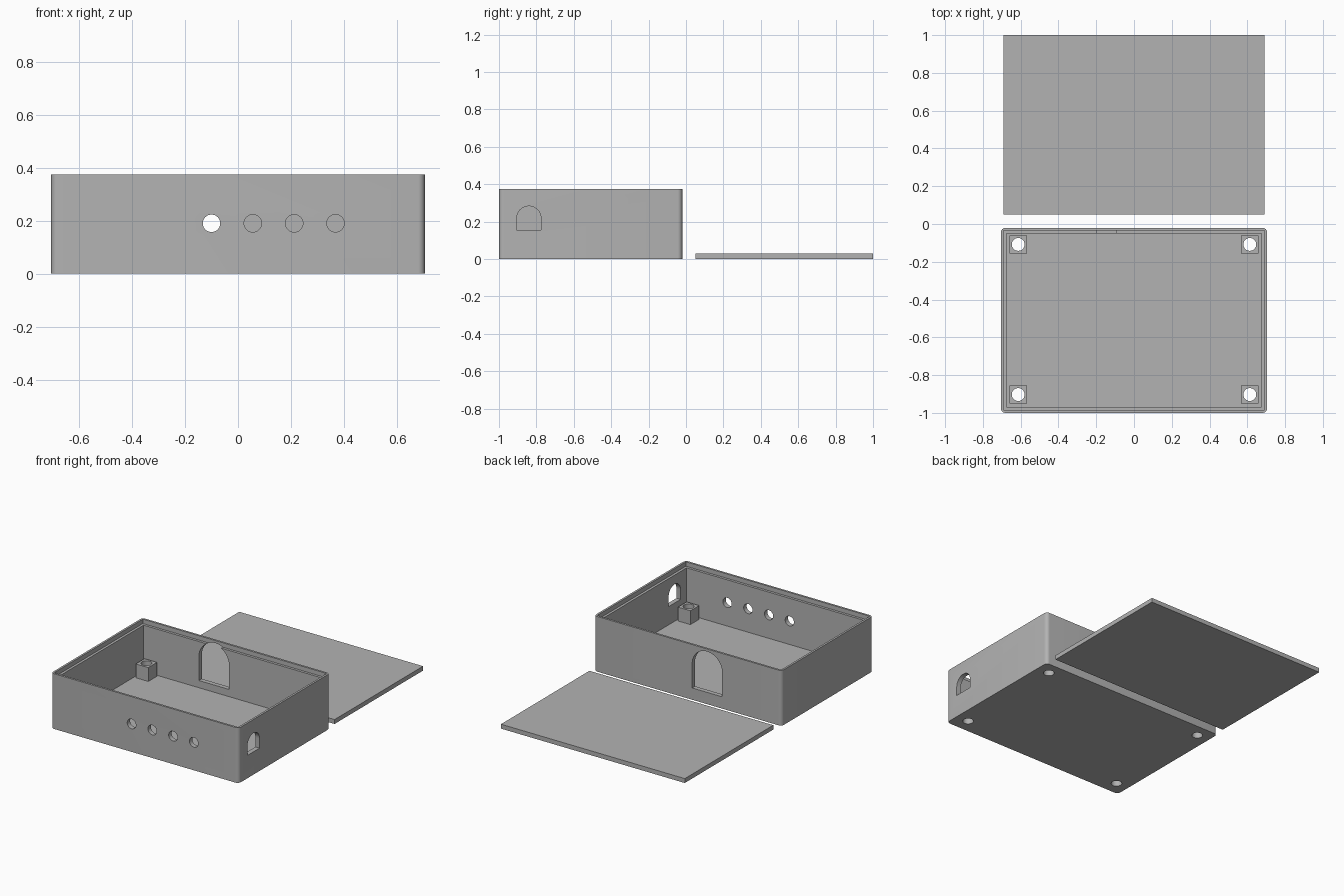
import bpy, bmesh, math
from mathutils import Matrix, Vector

if "Cube" in bpy.data.objects:
    bpy.data.objects.remove(bpy.data.objects["Cube"], do_unlink=True)

grey = bpy.data.materials.new("plain_grey")
grey.use_nodes = True
colour = (0.45, 0.45, 0.45, 1)
grey.diffuse_color = colour
grey.node_tree.nodes["Principled BSDF"].inputs["Base Color"].default_value = colour

W, FRONT, BACK, H = 0.705, -1.0, -0.02, 0.375    # case extents
WALL, LIP, CORNER = 0.031, 0.014, 0.025


def make_object(name, bm):
    mesh = bpy.data.meshes.new(name)
    bm.to_mesh(mesh)
    bm.free()
    mesh.materials.append(grey)
    ob = bpy.data.objects.new(name, mesh)
    bpy.context.collection.objects.link(ob)
    return ob


def box(name, lo, hi, round_corners=0):
    bm = bmesh.new()
    bmesh.ops.create_cube(bm, size=1)
    lo, hi = Vector(lo), Vector(hi)
    for v in bm.verts:
        v.co = (lo + hi) / 2 + v.co * (hi - lo)
    if round_corners:
        upright = [e for e in bm.edges if abs(e.verts[0].co.z - e.verts[1].co.z) > 0.01]
        bmesh.ops.bevel(bm, geom=upright, offset=round_corners, segments=6,
                        profile=0.5, affect='EDGES')
    return make_object(name, bm)


def prism(name, outline, matrix, depth):
    """Extrude an outline drawn in local x, y along local z, centred on it."""
    bm = bmesh.new()
    face = bm.faces.new([bm.verts.new((x, y, -depth / 2)) for x, y in outline])
    ext = bmesh.ops.extrude_face_region(bm, geom=[face])
    moved = [g for g in ext["geom"] if isinstance(g, bmesh.types.BMVert)]
    bmesh.ops.translate(bm, verts=moved, vec=(0, 0, depth))
    bmesh.ops.recalc_face_normals(bm, faces=bm.faces)
    bmesh.ops.transform(bm, matrix=matrix, verts=bm.verts)
    return make_object(name, bm)


def circle(r, n=32):
    return [(r * math.cos(math.tau * i / n), r * math.sin(math.tau * i / n)) for i in range(n)]


def arch(r, drop, n=20):
    """Half circle on top of a rectangle reaching down by drop."""
    top = [(r * math.cos(math.pi * i / n), r * math.sin(math.pi * i / n)) for i in range(n + 1)]
    return top + [(-r, -drop), (r, -drop)]


def cut(ob, cutter):
    mod = ob.modifiers.new("cut", 'BOOLEAN')
    mod.operation, mod.solver, mod.object = 'DIFFERENCE', 'EXACT', cutter
    bpy.context.view_layer.objects.active = ob
    bpy.ops.object.modifier_apply(modifier=mod.name)
    bpy.data.objects.remove(cutter, do_unlink=True)


def smooth(ob):
    bpy.ops.object.select_all(action='DESELECT')
    ob.select_set(True)
    bpy.context.view_layer.objects.active = ob
    bpy.ops.object.shade_smooth_by_angle(angle=math.radians(30))


along_y = Matrix.Rotation(math.pi / 2, 4, 'X')
along_x = Matrix.Rotation(math.pi / 2, 4, 'Z') @ along_y

# Open case with a stepped rim that receives the lid
case = box("case", (-W, FRONT, 0), (W, BACK, H), CORNER)
cut(case, box("cavity", (-W + WALL, FRONT + WALL, WALL), (W - WALL, BACK - WALL, H + 0.1)))
cut(case, box("rim_step", (-W + LIP, FRONT + LIP, H - 0.03), (W - LIP, BACK - LIP, H + 0.1)))

# Row of round holes in the front wall
for i in range(4):
    place = Matrix.Translation((-0.1 + 0.156 * i, FRONT, 0.19)) @ along_y
    cut(case, prism("front_hole", circle(0.033), place, 0.2))

# Arched openings in the back wall and the side wall
cut(case, prism("back_arch", arch(0.113, 0.165),
                Matrix.Translation((-0.145, BACK, 0.245)) @ along_y, 0.2))
cut(case, prism("side_arch", arch(0.065, 0.063),
                Matrix.Translation((W, -0.84, 0.218)) @ along_x, 0.2))

# Corner posts, bored through together with the floor
for x, side in ((-0.613, "right"), (0.613, "left")):
    for y, end in ((-0.903, "front"), (-0.108, "back")):
        post = box(f"{end}_{side}_post", (x - 0.047, y - 0.047, WALL),
                   (x + 0.047, y + 0.047, 0.125))
        for part in (case, post):
            cut(part, prism("bore", circle(0.034), Matrix.Translation((x, y, 0)), 0.5))
        smooth(post)
smooth(case)

# Flat lid lying behind the case
box("lid", (-0.691, 0.05, 0), (0.691, 1, 0.03))
